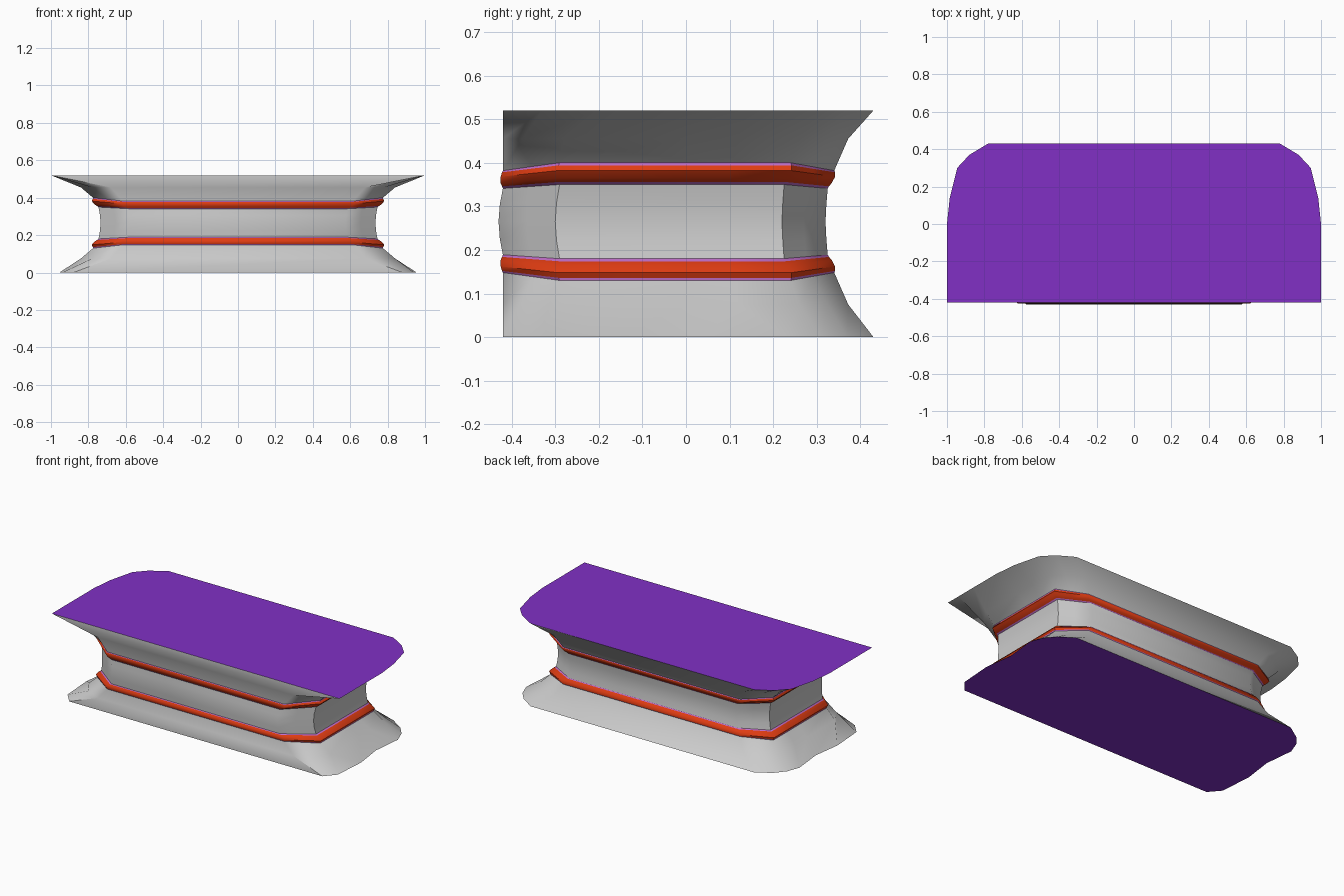
import bpy, math

if "Cube" in bpy.data.objects:
    bpy.data.objects.remove(bpy.data.objects["Cube"])


def material(name, rgb):
    m = bpy.data.materials.new(name)
    m.diffuse_color = (*rgb, 1)
    m.use_nodes = True
    m.node_tree.nodes["Principled BSDF"].inputs["Base Color"].default_value = m.diffuse_color
    return m


purple = material("purple", (0.22, 0.03, 0.56))
trim_mat = material("light_purple", (0.55, 0.16, 0.60))
red = material("red_orange", (0.74, 0.045, 0.006))


def full(half):
    """Close a right-hand half outline by mirroring it across x."""
    return half + [(-x, y, z) for x, y, z in reversed(half)]


def flat(points, z):
    return full([(x, y, z) for x, y in points])


def waist(side, back, front, z_end, z_side):
    """Chamfered waist outline; front/back and sides may differ in height."""
    c = side - 0.16
    zm = (z_end + z_side) / 2
    return full([(c, front, z_end), (c + .08, front + .065, zm),
                 (side, front + .13, z_side), (side, 0, z_side),
                 (side, .1, z_side), (side, back - .10, z_side),
                 (c + .08, back - .05, zm), (c, back, z_end)])


def flip(rings):
    """Reflect rings to the upper half of the counter."""
    return [[(x, y, .53 - z) for x, y, z in r] for r in reversed(rings)]


def make(name, verts, faces, mat=None, angle=50):
    me = bpy.data.meshes.new(name)
    me.from_pydata(verts, [], faces)
    ob = bpy.data.objects.new(name, me)
    bpy.context.collection.objects.link(ob)
    if mat:
        me.materials.append(mat)
    bpy.ops.object.select_all(action='DESELECT')
    ob.select_set(True)
    bpy.context.view_layer.objects.active = ob
    bpy.ops.object.shade_smooth_by_angle(angle=math.radians(angle))
    return ob


def loft(name, rings, mat=None):
    n = len(rings[0])
    faces = [(k * n + i, k * n + (i + 1) % n, (k + 1) * n + (i + 1) % n, (k + 1) * n + i)
             for k in range(len(rings) - 1) for i in range(n)]
    make(name, [p for r in rings for p in r], faces, mat)


# Outlines of the top, the foot and the curve between each and the waist
top = flat([(1, -.42), (1, -.33), (1, -.2), (1, 0), (.985, .14),
            (.945, .30), (.88, .37), (.78, .43)], .52)
foot = flat([(.88, -.42), (.94, -.35), (.955, -.14), (.93, .04), (.95, .23),
             (.92, .31), (.87, .37), (.78, .43)], 0)
curve = [(.68, -.42), (.78, -.375), (.84, -.28), (.84, 0), (.84, .12),
         (.83, .26), (.76, .325), (.66, .372)]

# Waist outlines, from the foot upward
a = waist(.775, .340, -.42, .148, .130)
b = waist(.776, .342, -.422, .152, .136)
c = waist(.782, .342, -.425, .162, .148)
d = waist(.768, .334, -.425, .177, .165)
e = waist(.754, .328, -.422, .184, .174)
f = waist(.746, .325, -.42, .189, .180)
neck_mid = waist(.735, .320, -.43, .265, .265)
neck_low = waist(.738, .322, -.427, .225, .222)

# Flared foot and flared top
loft("foot_flare", [foot, flat(curve, .075), a])
loft("top_flare", flip([a]) + [flat(curve, .455), top])

# Recessed neck between the bands
loft("neck", [f, neck_low, neck_mid] + flip([f, neck_low]))

# Bands with thin trim on both edges
for name, turn in (("lower", lambda r: r), ("upper", flip)):
    loft(name + "_band", turn([b, c, d, e]), red)
    loft(name + "_trim_outer", turn([a, b]), trim_mat)
    loft(name + "_trim_inner", turn([e, f]), trim_mat)

# Flat counter surface and underside
n = len(top)
make("counter_surface", top, [tuple(range(n))], purple)
make("underside", foot, [tuple(reversed(range(n)))], purple)
